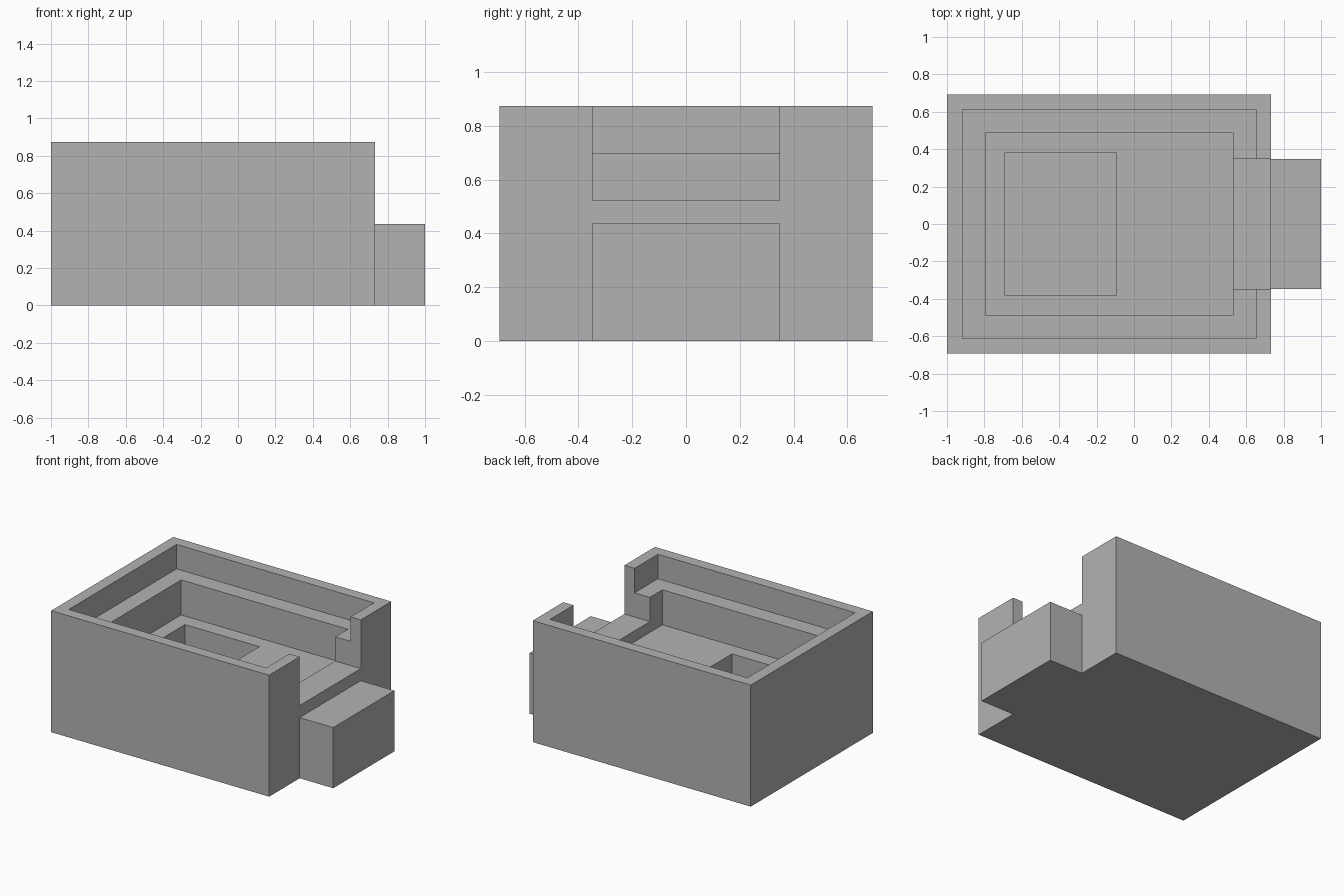
import bpy

default = bpy.data.objects.get("Cube")
if default:
    bpy.data.objects.remove(default, do_unlink=True)

# Single plain grey
GREY = (0.45, 0.45, 0.45, 1.0)
grey = bpy.data.materials.new("plain_grey")
grey.use_nodes = True
grey.diffuse_color = GREY
for node in grey.node_tree.nodes:
    if node.type == 'BSDF_PRINCIPLED':
        node.inputs["Base Color"].default_value = GREY


def block(name, x0, x1, half_y, z0, z1):
    """Box symmetric about y = 0, given by its limits."""
    bpy.ops.mesh.primitive_cube_add(size=1)
    ob = bpy.context.object
    ob.name = ob.data.name = name
    for v in ob.data.vertices:
        v.co.x = x1 if v.co.x > 0 else x0
        v.co.y = half_y if v.co.y > 0 else -half_y
        v.co.z = z1 if v.co.z > 0 else z0
    ob.data.materials.append(grey)
    return ob


def combine(target, tool, operation):
    """Apply a boolean and discard the tool."""
    mod = target.modifiers.new(tool.name, 'BOOLEAN')
    mod.operation = operation
    mod.solver = 'EXACT'
    mod.object = tool
    bpy.context.view_layer.objects.active = target
    bpy.ops.object.modifier_apply(modifier=mod.name)
    bpy.data.objects.remove(tool, do_unlink=True)


HEIGHT, ABOVE = 0.873, 1.0
RIM_LEDGE, ENTRY_FLOOR, MAIN_FLOOR, POCKET_FLOOR = 0.697, 0.523, 0.445, 0.17

# Outer walls and the doorstep
basin = block("stepped_basin", -1.0, 0.733, 0.693, 0.0, HEIGHT)
combine(basin, block("doorstep", 0.6, 1.0, 0.347, 0.0, 0.436), 'UNION')

# Stepped recesses and the entry gap through the wall
recesses = [
    block("upper_recess", -0.917, 0.652, 0.612, RIM_LEDGE, ABOVE),
    block("main_recess", -0.795, 0.53, 0.49, MAIN_FLOOR, ABOVE),
    block("floor_pocket", -0.69, -0.097, 0.383, POCKET_FLOOR, ABOVE),
    block("entry_gap", 0.4, 0.8, 0.347, ENTRY_FLOOR, ABOVE),
]
for recess in recesses:
    combine(basin, recess, 'DIFFERENCE')

for poly in basin.data.polygons:
    poly.use_smooth = False
    poly.material_index = 0
